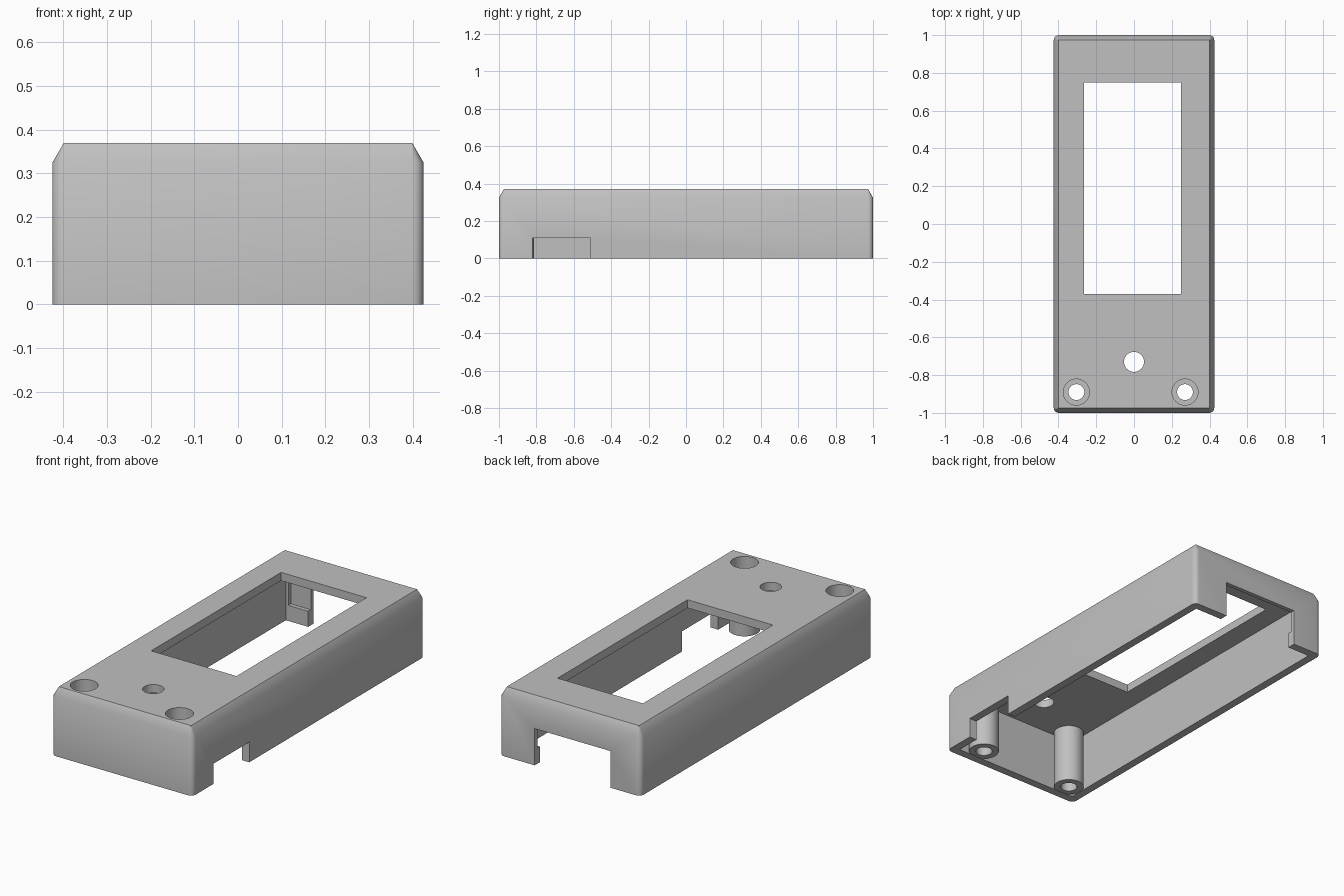
import bpy, bmesh
from math import cos, sin, pi

cube = bpy.data.objects.get("Cube")
if cube:
    bpy.data.objects.remove(cube, do_unlink=True)

HX, HY, H = 0.425, 1.0, 0.37      # half width, half length, height
WALL, CHAMFER, ROOF = 0.045, 0.027, 0.325

grey = bpy.data.materials.new("matte grey plastic")
grey.use_nodes = True
colour = (0.53, 0.53, 0.53, 1)
grey.diffuse_color = colour
grey.node_tree.nodes["Principled BSDF"].inputs["Base Color"].default_value = colour


def make_object(name, bm):
    bmesh.ops.recalc_face_normals(bm, faces=bm.faces)
    mesh = bpy.data.meshes.new(name)
    bm.to_mesh(mesh)
    bm.free()
    mesh.materials.append(grey)
    obj = bpy.data.objects.new(name, mesh)
    bpy.context.collection.objects.link(obj)
    return obj


def box(name, x, y, z):
    bm = bmesh.new()
    bmesh.ops.create_cube(bm, size=1)
    for v in bm.verts:
        v.co = [a + (c + 0.5) * (b - a) for c, (a, b) in zip(v.co, (x, y, z))]
    return make_object(name, bm)


def cylinder(name, x, y, r, z0, z1):
    bm = bmesh.new()
    bmesh.ops.create_cone(bm, cap_ends=True, segments=40, radius1=r, radius2=r, depth=z1 - z0)
    bmesh.ops.translate(bm, vec=(x, y, (z0 + z1) / 2), verts=bm.verts)
    return make_object(name, bm)


def combine(target, tool, operation):
    mod = target.modifiers.new(tool.name, 'BOOLEAN')
    mod.operation, mod.solver, mod.object = operation, 'EXACT', tool
    bpy.context.view_layer.objects.active = target
    bpy.ops.object.modifier_apply(modifier=mod.name)
    bpy.data.objects.remove(tool, do_unlink=True)


def rounded_ring(bm, radius, z):
    # Corner centres stay fixed, so a tiny radius gives the chamfered top outline
    ring = []
    for q, (sx, sy) in enumerate(((1, 1), (-1, 1), (-1, -1), (1, -1))):
        for i in range(7):
            a = (q + i / 6) * pi / 2
            ring.append(bm.verts.new((sx * (HX - CHAMFER) + radius * cos(a),
                                      sy * (HY - CHAMFER) + radius * sin(a), z)))
    return ring


# Outer body with rounded corners and a chamfered top rim
bm = bmesh.new()
rings = [rounded_ring(bm, CHAMFER, 0), rounded_ring(bm, CHAMFER, ROOF), rounded_ring(bm, 0.001, H)]
for low, high in zip(rings, rings[1:]):
    for i in range(len(low)):
        j = (i + 1) % len(low)
        bm.faces.new((low[i], low[j], high[j], high[i]))
bm.faces.new(rings[0])
bm.faces.new(rings[-1])
shell = make_object("case_shell", bm)

# Hollow interior, open underneath
IX, IY = HX - WALL, HY - WALL
combine(shell, box("cavity", (-IX, IX), (-IY, IY), (-0.1, ROOF)), 'DIFFERENCE')

# Screw posts with deep counterbores
SCREWS = ((-0.305, -0.89), (0.27, -0.89))
for x, y in SCREWS:
    combine(shell, cylinder("screw_post", x, y, 0.077, 0.002, ROOF + 0.02), 'UNION')
for x, y in SCREWS:
    combine(shell, cylinder("screw_hole", x, y, 0.042, -0.1, 0.5), 'DIFFERENCE')
    combine(shell, cylinder("counterbore", x, y, 0.069, 0.15, 0.5), 'DIFFERENCE')

# Display window, button hole, side and rear openings, rear inner pocket
for cutter in (
    box("display_window", (-0.265, 0.25), (-0.37, 0.75), (0.2, 0.5)),
    cylinder("button_hole", 0, -0.73, 0.053, 0.2, 0.5),
    box("side_opening", (0.36, 0.5), (-0.82, -0.51), (-0.1, 0.11)),
    box("rear_opening", (-0.245, 0.213), (0.9, 1.1), (-0.1, 0.2)),
    box("rear_pocket", (-0.365, 0.335), (0.9, 0.977), (0.085, 0.24)),
):
    combine(shell, cutter, 'DIFFERENCE')

# Smooth rounded surfaces, crisp edges
bpy.ops.object.select_all(action='DESELECT')
shell.select_set(True)
bpy.context.view_layer.objects.active = shell
shell.data.materials.clear()
shell.data.materials.append(grey)
bpy.ops.object.shade_smooth_by_angle(angle=pi / 6)
